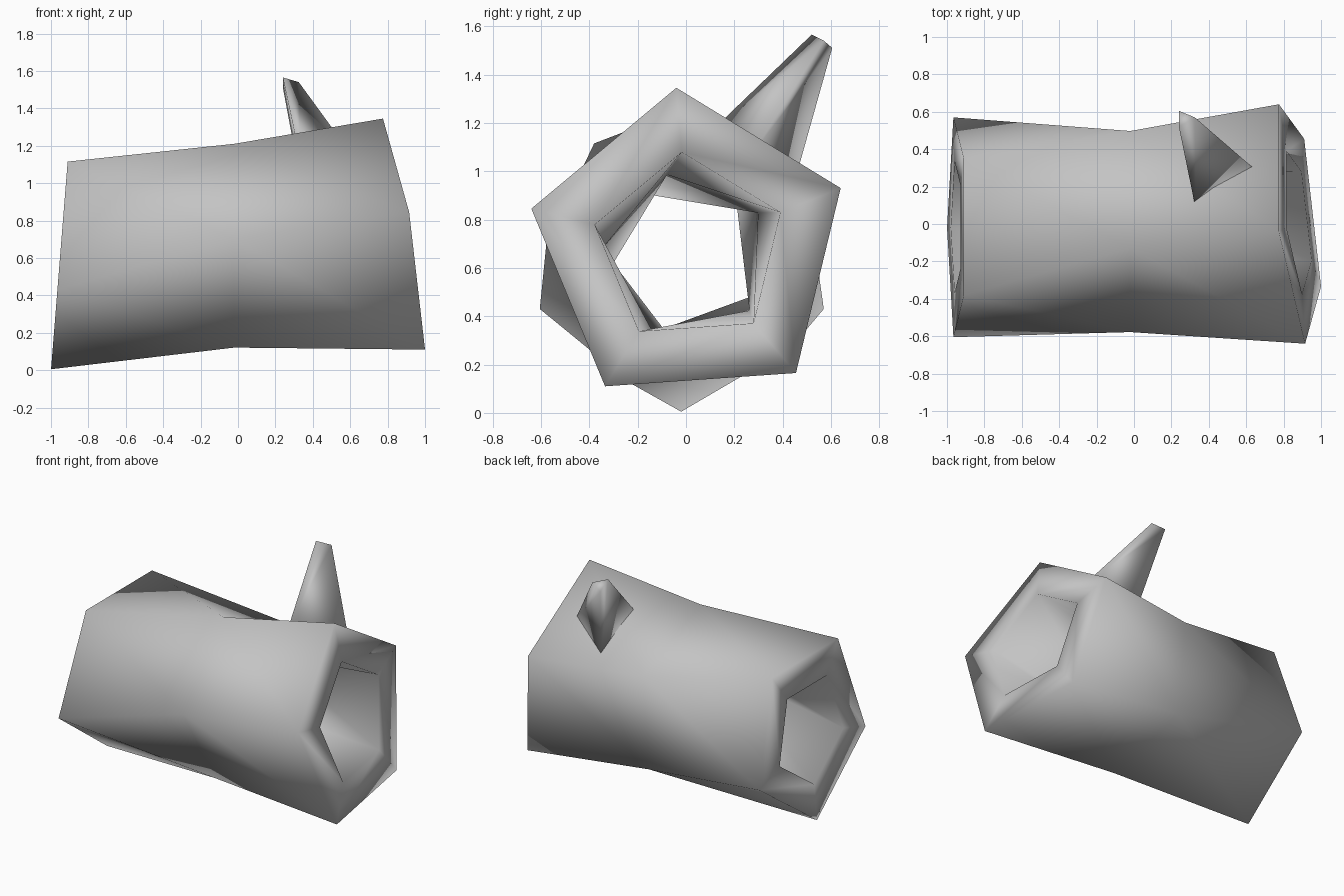
import bpy
import bmesh
import math
from mathutils import Vector

cube = bpy.data.objects.get("Cube")
if cube:
    bpy.data.objects.remove(cube, do_unlink=True)

# Single flat colour
GREY = (0.55, 0.55, 0.55, 1.0)
grey = bpy.data.materials.new("plain_grey")
grey.diffuse_color = GREY
grey.use_nodes = True
grey.node_tree.nodes["Principled BSDF"].inputs["Base Color"].default_value = GREY


def bridge(bm, ring_a, ring_b):
    """Join two rings of equal length with quads."""
    n = len(ring_a)
    for i in range(n):
        j = (i + 1) % n
        bm.faces.new((ring_a[i], ring_a[j], ring_b[j], ring_b[i]))


def finish(bm, name):
    """Turn a bmesh into a smooth grey object."""
    bmesh.ops.recalc_face_normals(bm, faces=bm.faces[:])
    mesh = bpy.data.meshes.new(name)
    bm.to_mesh(mesh)
    bm.free()
    mesh.materials.append(grey)
    for poly in mesh.polygons:
        poly.use_smooth = True
    obj = bpy.data.objects.new(name, mesh)
    bpy.context.scene.collection.objects.link(obj)
    return obj


def shrink(ring, factor):
    """Scale a ring towards its own centre."""
    centre = sum(ring, Vector()) / len(ring)
    return [centre.lerp(p, factor) for p in ring]


# Hollow five-sided trunk: slanted ends around a slimmer, half-twisted waist
left_ring = [Vector((-1 + 0.08 * z, y, z)) for y, z in (
    (-0.38, 1.115), (-0.605, 0.43), (-0.02, 0.005), (0.57, 0.43), (0.35, 1.115))]
waist_ring = [Vector((-0.02, 0.58 * math.cos(a), 0.65 + 0.575 * math.sin(a)))
              for a in (math.radians(103 + 72 * i) for i in range(5))]
right_ring = [Vector(p) for p in (
    (0.775, -0.04, 1.345), (0.915, -0.64, 0.845), (1.0, -0.335, 0.11),
    (0.91, 0.455, 0.165), (0.775, 0.64, 0.93))]

outer = [left_ring, waist_ring, right_ring]
inner = [shrink(r, 0.6) for r in reversed(outer)]
bm = bmesh.new()
rings = [[bm.verts.new(p) for p in r] for r in outer + inner]
for k, ring in enumerate(rings):
    bridge(bm, ring, rings[(k + 1) % len(rings)])
finish(bm, "hollow_trunk")

# Three-sided tapering branch stub, its root sunk into the trunk wall
tip = [Vector(p) for p in ((0.24, 0.52, 1.565), (0.325, 0.57, 1.54), (0.24, 0.605, 1.51))]
base = [Vector(p) for p in ((0.32, 0.13, 1.19), (0.62, 0.315, 1.135), (0.33, 0.47, 1.03))]
root = [t.lerp(b, 1.15) for t, b in zip(tip, base)]
bm = bmesh.new()
root_verts = [bm.verts.new(p) for p in root]
tip_verts = [bm.verts.new(p) for p in tip]
bridge(bm, root_verts, tip_verts)
bm.faces.new(tip_verts)
bm.faces.new(root_verts[::-1])
finish(bm, "branch_stub")
